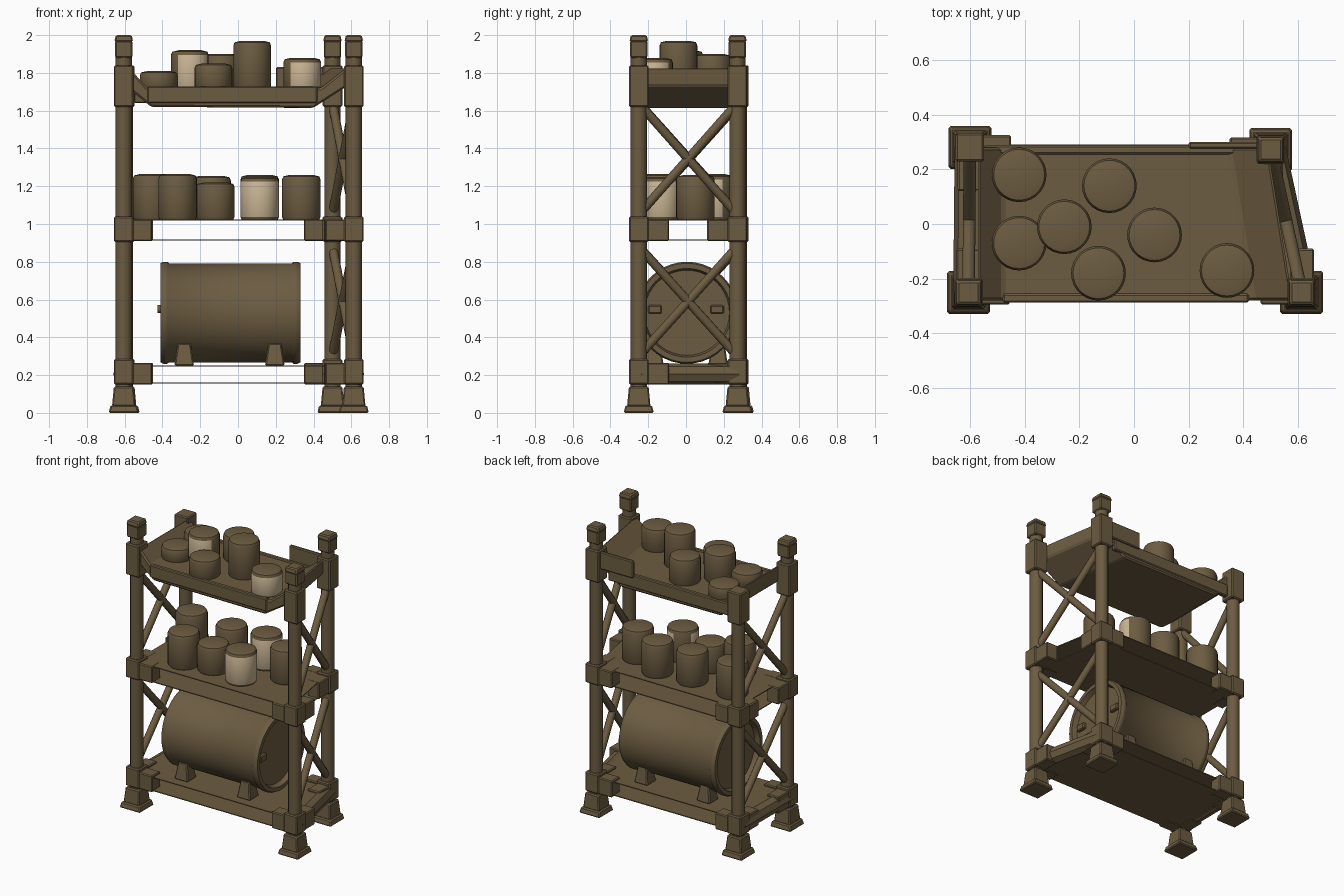
import bpy, bmesh, math
from mathutils import Vector, Matrix

cube = bpy.data.objects.get("Cube")
if cube:
    bpy.data.objects.remove(cube, do_unlink=True)


def material(name, colour):
    m = bpy.data.materials.new(name)
    m.use_nodes = True
    m.diffuse_color = (*colour, 1)
    m.node_tree.nodes["Principled BSDF"].inputs["Base Color"].default_value = (*colour, 1)
    return m


BROWN = material("dull_brown", (0.15, 0.107, 0.053))
CREAM = material("cream_label", (0.60, 0.47, 0.30))


def finish(name, bm, smooth=False, bevel=0.0):
    bmesh.ops.recalc_face_normals(bm, faces=bm.faces)
    mesh = bpy.data.meshes.new(name)
    bm.to_mesh(mesh)
    bm.free()
    mesh.materials.append(BROWN)
    mesh.materials.append(CREAM)
    ob = bpy.data.objects.new(name, mesh)
    bpy.context.collection.objects.link(ob)
    if bevel:
        mod = ob.modifiers.new("soft_edges", 'BEVEL')
        mod.width = bevel
        mod.segments = 1
    if smooth:
        bpy.ops.object.select_all(action='DESELECT')
        ob.select_set(True)
        bpy.context.view_layer.objects.active = ob
        bpy.ops.object.shade_smooth_by_angle(angle=math.radians(40))
    return ob


def box(name, lo, hi, bevel=0.006):
    lo, hi = Vector(lo), Vector(hi)
    bm = bmesh.new()
    bmesh.ops.create_cube(bm, size=1)
    for v in bm.verts:
        v.co = (lo + hi) / 2 + v.co * (hi - lo)
    return finish(name, bm, bevel=bevel)


def block(name, x, y, z0, z1, half, top=None):
    """Square block, optionally tapered to another half width at the top."""
    bm = bmesh.new()
    bmesh.ops.create_cube(bm, size=2)
    for v in bm.verts:
        h = half if v.co.z < 0 or top is None else top
        v.co = (x + v.co.x * h, y + v.co.y * h, z0 if v.co.z < 0 else z1)
    return finish(name, bm, bevel=0.007)


def bar(name, a, b, r, sides=10):
    a, b = Vector(a), Vector(b)
    d = b - a
    bm = bmesh.new()
    turn = d.to_track_quat('Z', 'Y').to_matrix().to_4x4()
    bmesh.ops.create_cone(bm, cap_ends=True, segments=sides, radius1=r, radius2=r,
                          depth=d.length, matrix=Matrix.Translation((a + b) / 2) @ turn)
    return finish(name, bm, smooth=True)


def lathe(profile, sides):
    """Solid of revolution about z from (radius, height) pairs."""
    bm = bmesh.new()
    rings = []
    for r, h in profile:
        rings.append([bm.verts.new((r * math.cos(t * math.tau / sides),
                                    r * math.sin(t * math.tau / sides), h))
                      for t in range(sides)])
    for low, high in zip(rings, rings[1:]):
        for i in range(sides):
            j = (i + 1) % sides
            bm.faces.new((low[i], low[j], high[j], high[i]))
    bm.faces.new(rings[0])
    bm.faces.new(rings[-1])
    return bm


def can(name, x, y, z0, z1, r=0.1, label=None):
    """Rounded can; label is (direction in degrees, half width in degrees)."""
    bm = lathe([(r * 0.92, z0), (r, z0 + 0.015), (r, z1 - 0.025),
                (r * 0.93, z1 - 0.008), (r * 0.6, z1)], 28)
    if label:
        aim = Vector((math.cos(math.radians(label[0])), math.sin(math.radians(label[0]))))
        for f in bm.faces:
            c = f.calc_center_median()
            side = z0 + 0.02 < c.z < z1 - 0.03
            if side and c.xy.angle(aim) < math.radians(label[1]):
                f.material_index = 1
    bmesh.ops.translate(bm, verts=bm.verts, vec=(x, y, 0))
    return finish(name, bm, smooth=True)


def sheet(name, corners, z, thick=0.006):
    bm = bmesh.new()
    face = bm.faces.new([bm.verts.new((x, y, z)) for x, y in corners])
    up = bmesh.ops.extrude_face_region(bm, geom=[face])["geom"]
    bmesh.ops.translate(bm, verts=[g for g in up if isinstance(g, bmesh.types.BMVert)],
                        vec=(0, 0, thick))
    return finish(name, bm)


# Corner posts with feet, collars, corner brackets and caps
posts = {"front_right": (-0.605, -0.25), "front_left": (0.613, -0.25),
         "back_left": (0.5, 0.272), "back_right": (-0.6, 0.28)}
for key, (x, y) in posts.items():
    sx, sy = (-1 if x > 0 else 1), (-1 if y > 0 else 1)
    short = key == "back_right"
    bar(key + "_post", (x, y, 0.1), (x, y, 1.83 if short else 1.96), 0.043, 12)
    block(key + "_foot_plate", x, y, 0, 0.04, 0.08, 0.07)
    block(key + "_foot", x, y, 0.035, 0.14, 0.062, 0.052)
    for level, z0, z1 in (("lower", 0.15, 0.285), ("middle", 0.905, 1.04), ("upper", 1.62, 1.84)):
        block(f"{key}_{level}_collar", x, y, z0, z1, 0.052)
    for level, z0 in (("lower", 0.15), ("middle", 0.91)):
        for axis, ex, ey in (("long", 0.15, 0), ("short", 0, 0.16)):
            x1, y1 = x + sx * ex, y + sy * ey
            box(f"{key}_{level}_{axis}_bracket",
                (min(x, x1) - (0.045 if not ex else 0), min(y, y1) - (0.045 if not ey else 0), z0),
                (max(x, x1) + (0.045 if not ex else 0), max(y, y1) + (0.045 if not ey else 0),
                 z0 + 0.115))
    if not short:
        block(key + "_cap", x, y, 1.88, 1.97, 0.046)
        block(key + "_cap_top", x, y, 1.965, 2.0, 0.05, 0.042)

# End rails and crossed braces
for side, f, b in (("left", "front_left", "back_left"), ("right", "front_right", "back_right")):
    (fx, fy), (bx, by) = posts[f], posts[b]
    bar(side + "_end_rail", (fx, fy, 0.205), (bx, by, 0.205), 0.056, 8)
    for level, z0, z1 in (("lower", 0.3, 0.88), ("upper", 1.05, 1.64)):
        bar(f"{side}_{level}_rising_brace", (fx, fy, z0), (bx, by, z1), 0.024)
        bar(f"{side}_{level}_falling_brace", (fx, fy, z1), (bx, by, z0), 0.024)

# Open shelves, each a top sheet over a bottom sheet
plan = [(-0.6, -0.28), (0.6, -0.28), (0.5, 0.29), (-0.6, 0.29)]
for level, low, high in (("lower", 0.155, 0.246), ("middle", 0.912, 1.018)):
    sheet(level + "_shelf_underside", plan, low)
    sheet(level + "_shelf_top", plan, high)

# Upper tray: flat floor with upswept ends, narrowing toward the back
outline = [(-0.57, 1.82), (-0.57, 1.71), (-0.46, 1.62), (0.4, 1.615), (0.58, 1.73),
           (0.58, 1.83), (0.44, 1.72), (-0.48, 1.72)]
bm = bmesh.new()
front = [bm.verts.new((x, -0.28, z)) for x, z in outline]
back = [bm.verts.new((x - (0.09 if x > 0.3 else 0), 0.28, z)) for x, z in outline]
bm.faces.new(front)
bm.faces.new(back)
for i in range(len(outline)):
    j = (i + 1) % len(outline)
    bm.faces.new((front[i], front[j], back[j], back[i]))
finish("upper_tray", bm, bevel=0.01)
box("tray_front_lip", (-0.48, -0.287, 1.64), (0.42, -0.255, 1.728))
box("tray_back_lip", (-0.55, 0.255, 1.64), (0.4, 0.287, 1.728))
box("tray_back_plate", (0.2, 0.275, 1.71), (0.48, 0.3, 1.83))

# Cans on the upper tray
for i, (x, y, top, label) in enumerate((
        (-0.42, 0.18, 1.81, None), (-0.42, -0.07, 1.81, None), (-0.255, -0.01, 1.92, (-75, 50)),
        (-0.09, 0.14, 1.9, None), (-0.13, -0.18, 1.85, None), (0.075, -0.04, 1.97, None),
        (0.34, -0.17, 1.88, (-35, 90)))):
    can(f"tray_can_{i + 1}", x, y, 1.712, top, 0.1, label)

# Cans on the middle shelf
for i, (x, y, top, label) in enumerate((
        (-0.455, 0.14, 1.265, None), (-0.32, -0.14, 1.265, None), (-0.12, -0.1, 1.22, None),
        (-0.14, 0.13, 1.255, None), (0.115, -0.13, 1.25, (-60, 150)),
        (0.115, 0.15, 1.26, (-45, 75)), (0.335, 0.05, 1.26, None))):
    can(f"shelf_can_{i + 1}", x, y, 1.022, top, 0.102, label)

# Lying drum with raised rims and recessed ends
half = [(0.225, 0.335), (0.235, 0.37), (0.262, 0.37), (0.27, 0.355), (0.27, 0.335), (0.262, 0.325)]
drum = lathe([(r, -h) for r, h in half] + [(r, h) for r, h in reversed(half)], 40)
bmesh.ops.rotate(drum, verts=drum.verts, matrix=Matrix.Rotation(math.pi / 2, 3, 'Y'))
bmesh.ops.translate(drum, verts=drum.verts, vec=(-0.04, 0.005, 0.53))
finish("drum", drum, smooth=True)
bar("drum_spout", (-0.36, 0.005, 0.55), (-0.425, 0.005, 0.55), 0.022)
for s in (-1, 1):
    box(f"drum_end_tab_{'front' if s < 0 else 'back'}",
        (0.29, s * 0.165 - 0.035, 0.525), (0.318, s * 0.165 + 0.035, 0.57))

# Cradle feet under the drum
for x in (-0.285, 0.195):
    for s in (-1, 1):
        name = f"cradle_{'left' if x > 0 else 'right'}_{'front' if s < 0 else 'back'}"
        block(name, x, s * 0.17, 0.25, 0.37, 0.052, 0.034)
